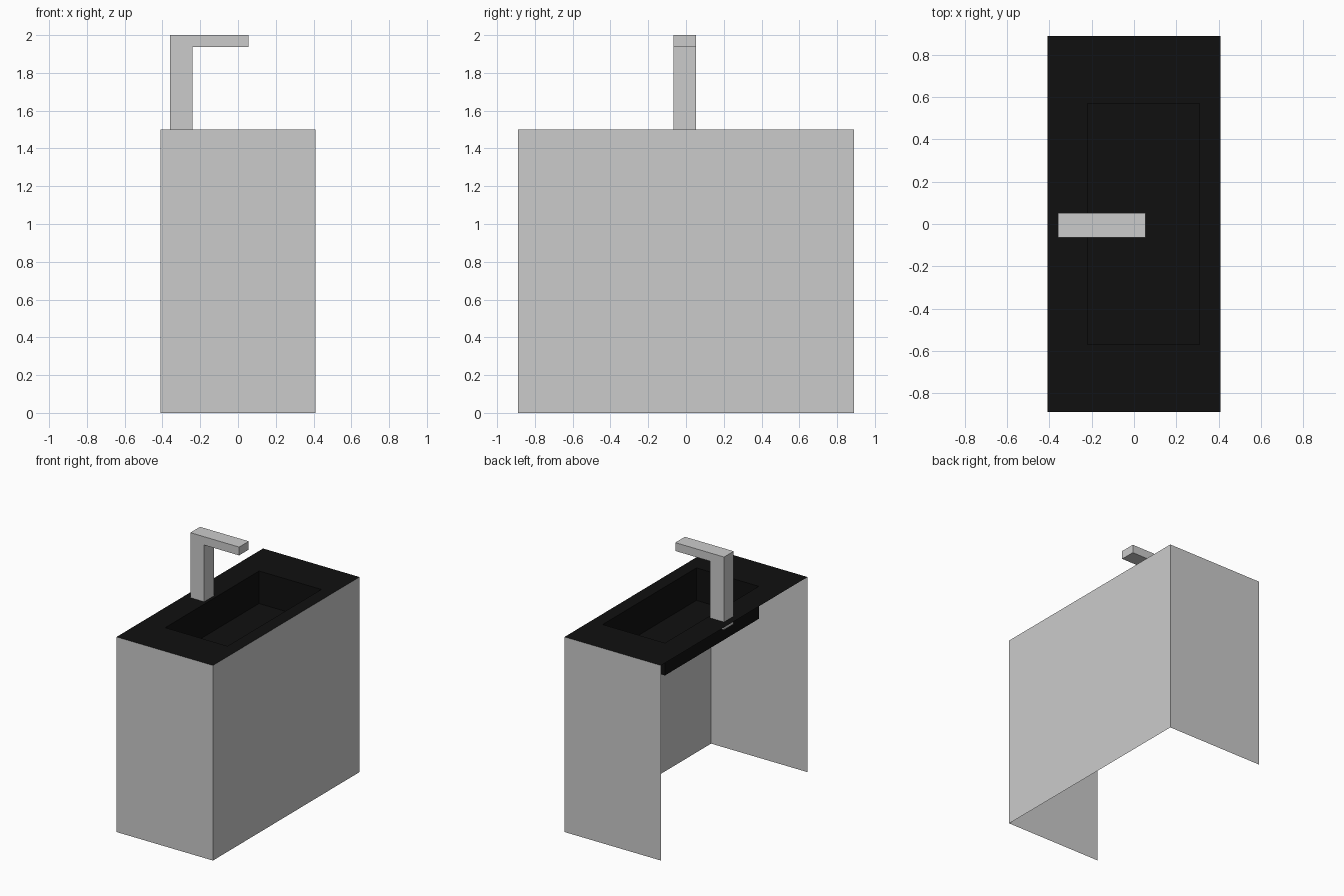
import bpy, bmesh

if "Cube" in bpy.data.objects:
    bpy.data.objects.remove(bpy.data.objects["Cube"])

X, Y, TOP = 0.41, 0.89, 1.5                       # cabinet half sizes and height
HX0, HX1, HY, FLOOR = -0.22, 0.31, 0.57, 1.25     # basin opening and floor


def material(name, v):
    m = bpy.data.materials.new(name)
    m.diffuse_color = (v, v, v, 1)
    m.use_nodes = True
    m.node_tree.nodes["Principled BSDF"].inputs["Base Color"].default_value = m.diffuse_color
    return m


def make(name, bm, mat=None):
    me = bpy.data.meshes.new(name)
    bm.to_mesh(me)
    bm.free()
    ob = bpy.data.objects.new(name, me)
    bpy.context.collection.objects.link(ob)
    if mat:
        me.materials.append(mat)
    return ob


def ring(bm, x0, x1, y, z):
    return [bm.verts.new(p) for p in ((x0, -y, z), (x1, -y, z), (x1, y, z), (x0, y, z))]


def bridge(bm, a, b):
    for i in range(4):
        j = (i + 1) % 4
        bm.faces.new((a[i], a[j], b[j], b[i]))


# cabinet: thin front and side panels, open at the back and underneath
bm = bmesh.new()
path = [(-X, -Y), (X, -Y), (X, Y), (-X, Y)]
low = [bm.verts.new((x, y, 0)) for x, y in path]
high = [bm.verts.new((x, y, TOP)) for x, y in path]
for i in range(3):
    bm.faces.new((low[i], low[i + 1], high[i + 1], high[i]))
make("cabinet_panels", bm)

# worktop sheet with a sunken rectangular basin
bm = bmesh.new()
outer = ring(bm, -X, X, Y, TOP)
rim = ring(bm, HX0, HX1, HY, TOP)
base = ring(bm, HX0, HX1, HY, FLOOR)
bridge(bm, outer, rim)
bridge(bm, rim, base)
bm.faces.new(base)
make("worktop_basin", bm, material("black", 0.005))

# tap: L-shaped profile extruded across y, foot passing through the worktop
bm = bmesh.new()
profile = [(-0.36, 1.44), (-0.242, 1.44), (-0.242, 1.936),
           (0.055, 1.936), (0.055, 2.0), (-0.36, 2.0)]
face = bm.faces.new([bm.verts.new((x, -0.065, z)) for x, z in profile])
ext = bmesh.ops.extrude_face_region(bm, geom=[face], use_keep_orig=True)
verts = [v for v in ext["geom"] if isinstance(v, bmesh.types.BMVert)]
bmesh.ops.translate(bm, verts=verts, vec=(0, 0.117, 0))
bmesh.ops.recalc_face_normals(bm, faces=bm.faces)
make("tap", bm, material("tap_grey", 0.58))
